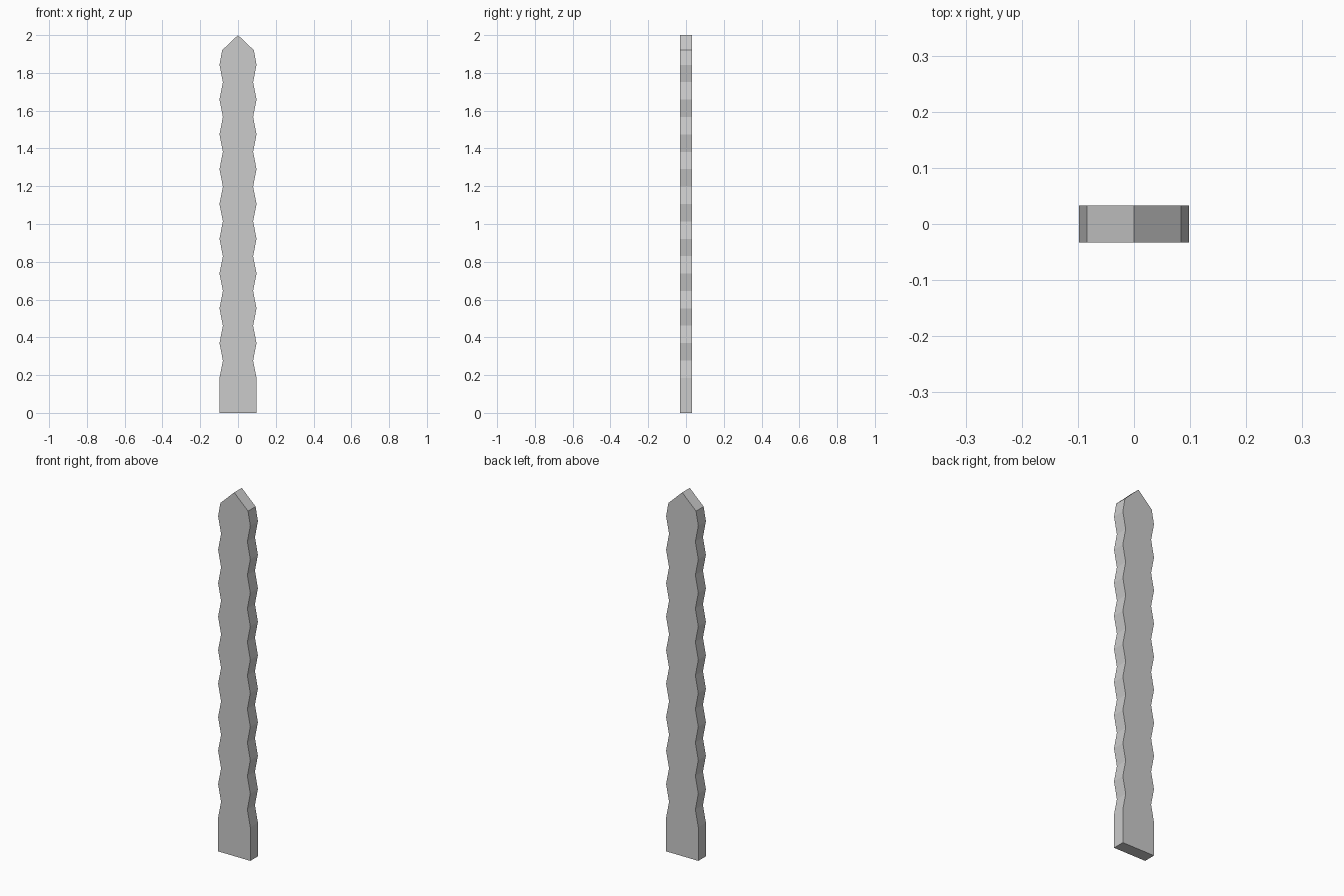
import bpy, bmesh

if "Cube" in bpy.data.objects:
    bpy.data.objects.remove(bpy.data.objects["Cube"])

WIDE, NARROW, HALF_DEPTH = 0.098, 0.08, 0.033
FIRST, LAST, NOTCHES = 0.185, 1.843, 9

# Right-hand edge profile: straight foot, zigzag notches, shoulder
right = [(WIDE, 0.0), (WIDE, FIRST)]
step = (LAST - FIRST) / (2 * NOTCHES)
for i in range(1, 2 * NOTCHES + 1):
    right.append((NARROW if i % 2 else WIDE, FIRST + i * step))
right.append((0.084, 1.92))

# Mirror the edge around the pointed tip
outline = right + [(0.0, 2.0)] + [(-x, z) for x, z in reversed(right)]

# Extrude the outline through the thickness of the board
bm = bmesh.new()
face = bm.faces.new([bm.verts.new((x, -HALF_DEPTH, z)) for x, z in outline])
ext = bmesh.ops.extrude_face_region(bm, geom=[face], use_keep_orig=True)
verts = [v for v in ext["geom"] if isinstance(v, bmesh.types.BMVert)]
bmesh.ops.translate(bm, verts=verts, vec=(0, 2 * HALF_DEPTH, 0))
bmesh.ops.recalc_face_normals(bm, faces=bm.faces)

mesh = bpy.data.meshes.new("notched_stake")
bm.to_mesh(mesh)
bm.free()
stake = bpy.data.objects.new("notched_stake", mesh)
bpy.context.collection.objects.link(stake)
